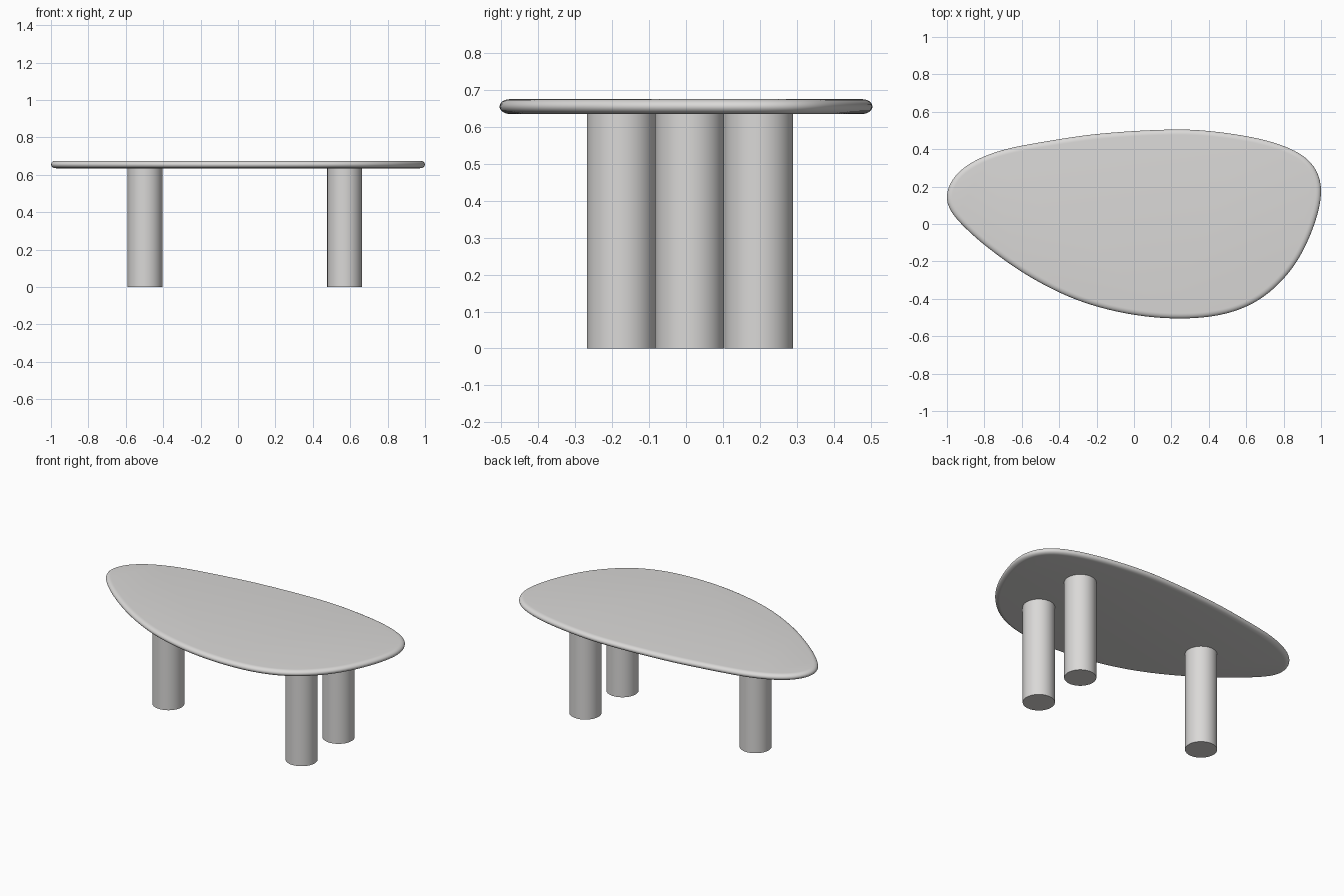
import bpy, bmesh, math
from mathutils import Vector

if "Cube" in bpy.data.objects:
    bpy.data.objects.remove(bpy.data.objects["Cube"])

# Single warm grey finish
mat = bpy.data.materials.new("warm_grey")
mat.diffuse_color = (0.70, 0.69, 0.68, 1.0)
mat.use_nodes = True
mat.node_tree.nodes["Principled BSDF"].inputs["Base Color"].default_value = mat.diffuse_color

# Pebble-shaped outline of the top (clockwise from the back)
OUTLINE = [(0.25, .51), (.5, .49), (.73, .445), (.89, .38), (.965, .31), (1, .21),
           (.985, .08), (.925, -.09), (.835, -.245), (.685, -.39), (.51, -.47),
           (.28, -.50), (0, -.48), (-.29, -.405), (-.555, -.275), (-.795, -.105),
           (-.93, .02), (-.985, .09), (-1, .145), (-.968, .24), (-.877, .325),
           (-.715, .395), (-.5, .44), (-.18, .487)]


def smooth_loop(points, steps=24, count=180):
    """Closed Catmull-Rom curve, resampled evenly and lightly relaxed."""
    p = [Vector(c) for c in points]
    n = len(p)
    dense = []
    for i in range(n):
        a, b, c, d = (p[(i + k) % n] for k in (-1, 0, 1, 2))
        m = (c - b).length
        t1 = (c - a) / ((b - a).length + m) * m
        t2 = (d - b) / ((d - c).length + m) * m
        for s in range(steps):
            t = s / steps
            dense.append(b * (2*t**3 - 3*t**2 + 1) + t1 * (t**3 - 2*t**2 + t)
                         + c * (3*t**2 - 2*t**3) + t2 * (t**3 - t**2))
    lengths = [0.0]
    for i in range(len(dense)):
        lengths.append(lengths[-1] + (dense[(i + 1) % len(dense)] - dense[i]).length)
    out, j = [], 0
    for k in range(count):
        target = lengths[-1] * k / count
        while lengths[j + 1] < target:
            j += 1
        f = (target - lengths[j]) / (lengths[j + 1] - lengths[j])
        out.append(dense[j].lerp(dense[(j + 1) % len(dense)], f))
    for _ in range(6):
        out = [(out[i - 1] + out[i] * 2 + out[(i + 1) % count]) / 4 for i in range(count)]
    # Fit to the exact overall size
    xs, ys = [v.x for v in out], [v.y for v in out]
    cx, cy = (max(xs) + min(xs)) / 2, (max(ys) + min(ys)) / 2
    sx, sy = 2 / (max(xs) - min(xs)), 1.01 / (max(ys) - min(ys))
    return [Vector(((v.x - cx) * sx, (v.y - cy) * sy)) for v in out]


def finish(name, bm):
    bmesh.ops.recalc_face_normals(bm, faces=bm.faces)
    mesh = bpy.data.meshes.new(name)
    bm.to_mesh(mesh)
    bm.free()
    mesh.materials.append(mat)
    ob = bpy.data.objects.new(name, mesh)
    bpy.context.collection.objects.link(ob)
    bpy.ops.object.select_all(action='DESELECT')
    ob.select_set(True)
    bpy.context.view_layer.objects.active = ob
    bpy.ops.object.shade_smooth_by_angle(angle=math.radians(35))
    return ob


# Table top with a rounded rim
Z0, Z1, RIM = 0.635, 0.675, 0.028
loop = smooth_loop(OUTLINE)
n = len(loop)
normals = []
for i in range(n):
    t = (loop[(i + 1) % n] - loop[i - 1]).normalized()
    normals.append(Vector((t.y, -t.x)))      # points inward for a clockwise loop
bm = bmesh.new()
rings = []
for k in range(13):
    a = -math.pi / 2 + math.pi * k / 12
    inset = RIM * (1 - math.cos(a))
    z = (Z0 + Z1) / 2 + (Z1 - Z0) / 2 * math.sin(a)
    rings.append([bm.verts.new((*(p + q * inset), z)) for p, q in zip(loop, normals)])
for lo, hi in zip(rings, rings[1:]):
    for i in range(n):
        j = (i + 1) % n
        bm.faces.new((lo[i], lo[j], hi[j], hi[i]))
bm.faces.new(rings[0])
bm.faces.new(rings[-1])
finish("table_top", bm)

# Three round legs
for name, x, y in (("left_leg", -0.497, 0.01),
                   ("front_right_leg", 0.57, -0.175),
                   ("back_right_leg", 0.57, 0.197)):
    bm = bmesh.new()
    bmesh.ops.create_cone(bm, cap_ends=True, segments=64, radius1=0.093,
                          radius2=0.093, depth=0.638)
    bmesh.ops.translate(bm, verts=bm.verts, vec=(x, y, 0.319))
    finish(name, bm)
